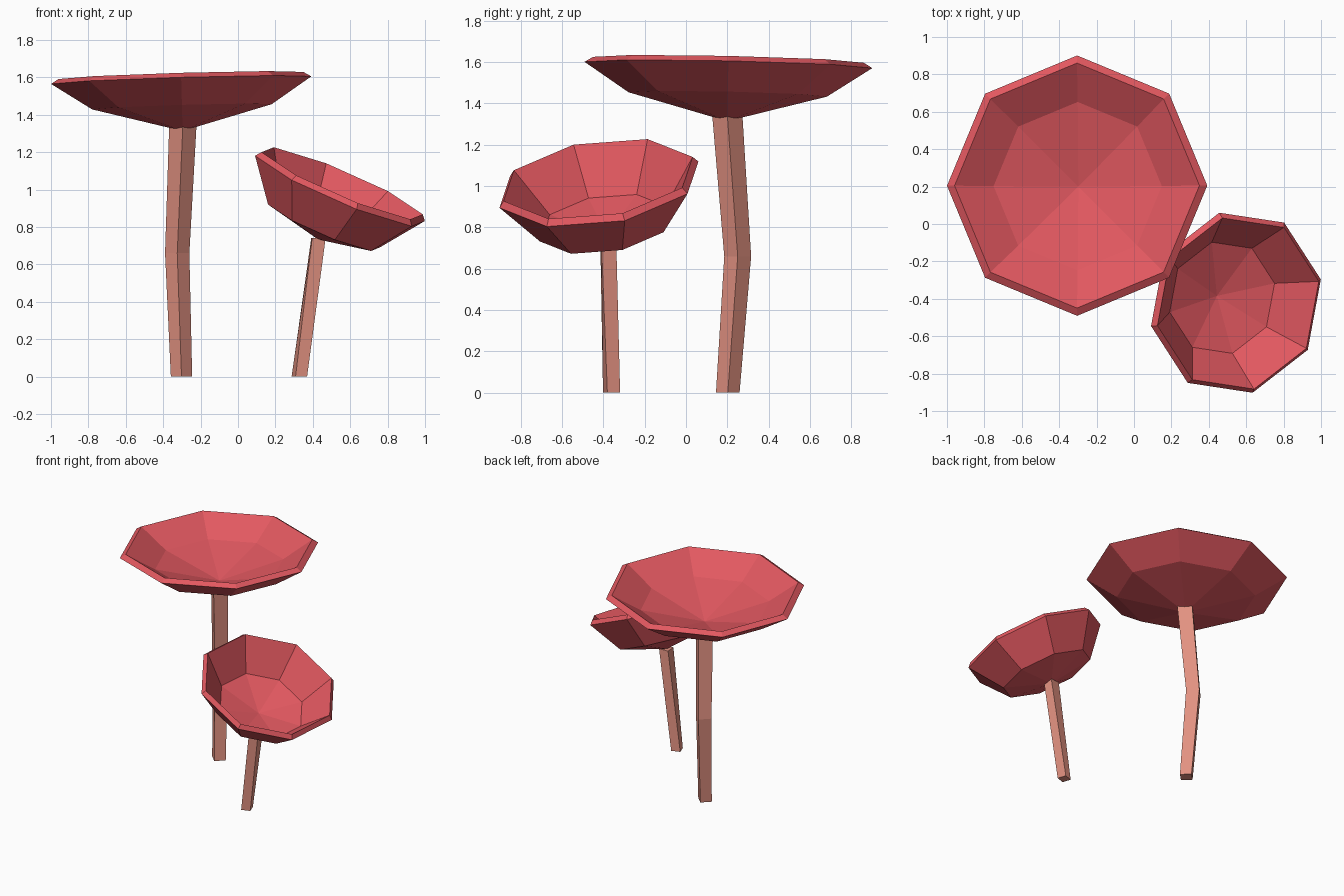
import bpy, bmesh, math
from mathutils import Vector

if "Cube" in bpy.data.objects:
    bpy.data.objects.remove(bpy.data.objects["Cube"])


def material(name, rgb):
    m = bpy.data.materials.new(name)
    m.diffuse_color = (*rgb, 1)
    m.use_nodes = True
    m.node_tree.nodes["Principled BSDF"].inputs["Base Color"].default_value = m.diffuse_color
    return m


CAP = material("cap_red", (0.76, 0.098, 0.117))
STEM = material("stem_pink", (0.76, 0.285, 0.22))


def finish(name, bm, mat):
    bmesh.ops.recalc_face_normals(bm, faces=bm.faces)
    me = bpy.data.meshes.new(name)
    bm.to_mesh(me)
    bm.free()
    me.materials.append(mat)
    ob = bpy.data.objects.new(name, me)
    bpy.context.collection.objects.link(ob)
    return ob


def bridge(bm, a, b):
    n = len(a)
    for i in range(n):
        bm.faces.new((a[i], a[(i + 1) % n], b[(i + 1) % n], b[i]))


def cap(name, centre, normal, first, profile, sides=8):
    """Lathe a closed bowl section (radius, height) around a tilted axis."""
    c, n = Vector(centre), Vector(normal).normalized()
    u = Vector(first)
    u = (u - n * u.dot(n)).normalized()
    v = n.cross(u)
    bm = bmesh.new()
    rings = []
    for r, h in profile[1:-1]:
        ring = []
        for i in range(sides):
            t = 2 * math.pi * i / sides
            ring.append(bm.verts.new(c + n * h + (u * math.cos(t) + v * math.sin(t)) * r))
        rings.append(ring)
    for a, b in zip(rings, rings[1:]):
        bridge(bm, a, b)
    # pointed bottom and inner floor
    for (r, h), ring in ((profile[0], rings[0]), (profile[-1], rings[-1])):
        tip = bm.verts.new(c + n * h)
        for i in range(sides):
            bm.faces.new((ring[i], ring[(i + 1) % sides], tip))
    return finish(name, bm, CAP)


def stem(name, stations):
    """Square stem through stations (x, y, z, radius, corner angle)."""
    bm = bmesh.new()
    rings = []
    for x, y, z, r, deg in stations:
        rings.append([bm.verts.new((x + r * math.cos(math.radians(deg + 90 * i)),
                                    y + r * math.sin(math.radians(deg + 90 * i)), z))
                      for i in range(4)])
    for a, b in zip(rings, rings[1:]):
        bridge(bm, a, b)
    bm.faces.new(rings[0])
    bm.faces.new(rings[-1])
    return finish(name, bm, STEM)


# Large mushroom: wide, nearly level bowl on a bent stem
cap("large_cap", (-0.304, 0.205, 1.585), (-0.029, 0.022, 1), (1, 0, 0),
    [(0, -0.272), (0.48, -0.1425), (0.696, 0), (0.655, 0.025), (0.45, -0.105), (0, -0.228)])
stem("large_stem", [(-0.302, 0.202, 0, 0.057, 0),
                    (-0.325, 0.25, 0.66, 0.065, 0),
                    (-0.295, 0.20, 1.34, 0.073, 0)])

# Small mushroom: deeper tilted bowl on a leaning stem
cap("small_cap", (0.545, -0.421, 1.0065), (0.389, -0.140, 0.911), (0.455, 0.125, -0.175),
    [(0, -0.30), (0.33, -0.221), (0.502, 0), (0.477, 0.03), (0.31, -0.19), (0, -0.262)])
stem("small_stem", [(0.328, -0.36, 0, 0.046, -26),
                    (0.43, -0.376, 0.74, 0.051, -41)])
